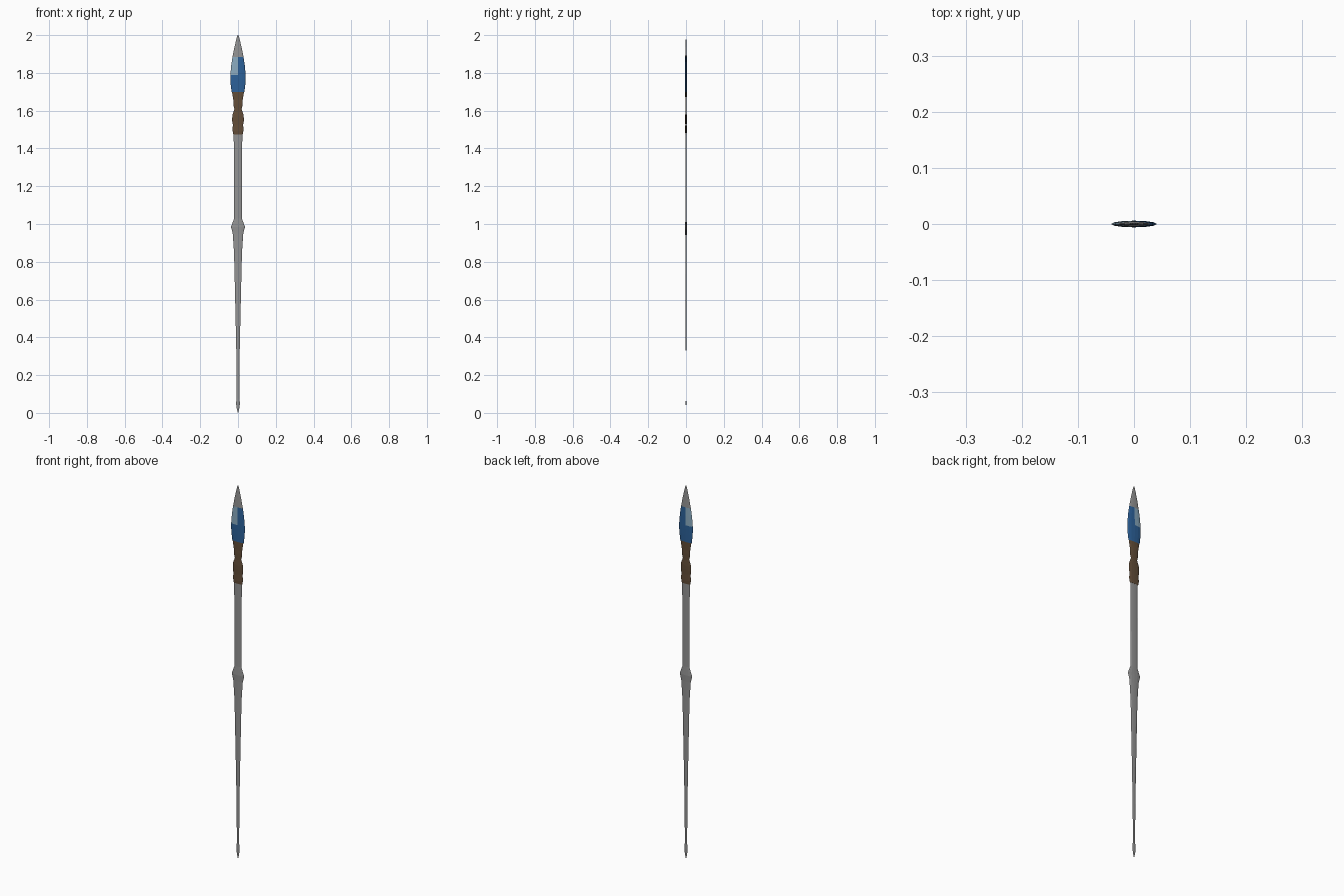
import bpy, bmesh, math

if "Cube" in bpy.data.objects:
    bpy.data.objects.remove(bpy.data.objects["Cube"])

FLAT = 0.145   # the whole spear is a lathe squashed along y


def material(name, rgb):
    m = bpy.data.materials.new(name)
    m.diffuse_color = (*rgb, 1)
    m.use_nodes = True
    m.node_tree.nodes["Principled BSDF"].inputs["Base Color"].default_value = m.diffuse_color
    return m


grey = material("grey stone", (0.29, 0.29, 0.29))
brown = material("brown binding", (0.125, 0.075, 0.04))
blue = material("deep blue", (0.025, 0.12, 0.32))
pale = material("pale blue", (0.25, 0.40, 0.52))


def lathe(name, profile, sides, mats, rule=None, wobble=0.0):
    """Stack squashed rings (z, half width) into a closed flat-shaded part."""
    bm = bmesh.new()
    rings = []
    for i, (z, r) in enumerate(profile):
        ring = []
        for k in range(sides):
            a = 2 * math.pi * k / sides
            dz = wobble * math.sin(2 * a + i * 1.7) if 0 < i < len(profile) - 1 else 0
            ring.append(bm.verts.new((r * math.cos(a), r * FLAT * math.sin(a), z + dz)))
        rings.append(ring)
    for lo, hi in zip(rings, rings[1:]):
        for k in range(sides):
            j = (k + 1) % sides
            bm.faces.new((lo[k], lo[j], hi[j], hi[k]))
    bm.faces.new(rings[0][::-1])
    bm.faces.new(rings[-1])
    bmesh.ops.recalc_face_normals(bm, faces=bm.faces)
    if rule:
        for f in bm.faces:
            f.material_index = rule(f.calc_center_median())
    me = bpy.data.meshes.new(name)
    bm.to_mesh(me)
    bm.free()
    for m in mats:
        me.materials.append(m)
    ob = bpy.data.objects.new(name, me)
    bpy.context.collection.objects.link(ob)
    return ob


# Tapered shaft with a collar in the middle and a small butt point
lathe("shaft", [(0, 0.001), (0.02, 0.006), (0.05, 0.0105), (0.08, 0.007), (0.28, 0.008),
                (0.6, 0.015), (0.85, 0.021), (0.95, 0.028), (0.985, 0.037), (1.03, 0.02),
                (1.25, 0.021), (1.5, 0.023)], 12, [grey])

# Lashed binding with a narrow waist
lathe("binding", [(1.475, 0.025), (1.495, 0.030), (1.525, 0.027), (1.55, 0.031), (1.575, 0.030),
                  (1.605, 0.019), (1.635, 0.025), (1.655, 0.024), (1.685, 0.030), (1.715, 0.035)],
      12, [brown], wobble=0.004)


# Leaf-shaped head: grey tip, pale patch on the left, blue elsewhere
def head_colour(c):
    if c.z > 1.885:
        return 0
    if c.z > 1.79 and c.x < (0.004 if c.z > 1.84 else -0.008):
        return 2
    return 1


lathe("spear_head", [(1.70, 0.034), (1.74, 0.039), (1.77, 0.041), (1.79, 0.0405), (1.84, 0.036),
                     (1.885, 0.029), (1.93, 0.020), (1.97, 0.011), (2.0, 0.003)],
      12, [grey, blue, pale], head_colour)
